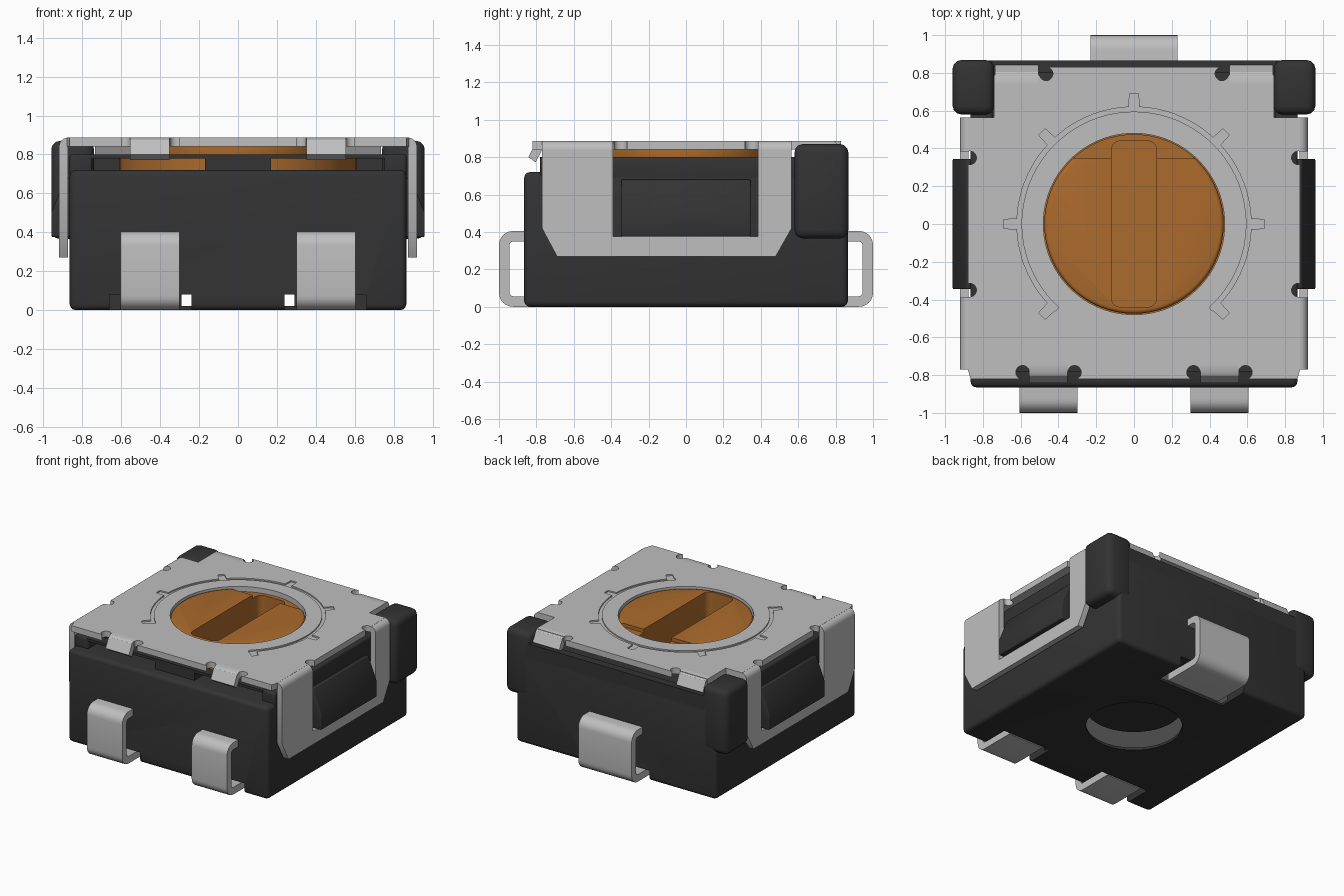
import bpy, bmesh, math
from mathutils import Vector

if "Cube" in bpy.data.objects:
    bpy.data.objects.remove(bpy.data.objects["Cube"], do_unlink=True)


def material(name, rgb, rough):
    m = bpy.data.materials.new(name)
    m.use_nodes = True
    m.diffuse_color = (*rgb, 1)
    bsdf = m.node_tree.nodes["Principled BSDF"]
    bsdf.inputs["Base Color"].default_value = (*rgb, 1)
    bsdf.inputs["Roughness"].default_value = rough
    return m


DARK = material("dark plastic", (0.033, 0.033, 0.033), 0.6)
METAL = material("grey metal", (0.52, 0.52, 0.52), 0.5)
BROWN = material("brown plastic", (0.41, 0.145, 0.025), 0.5)


def activate(ob):
    bpy.ops.object.select_all(action='DESELECT')
    ob.select_set(True)
    bpy.context.view_layer.objects.active = ob


def apply(ob, mod):
    activate(ob)
    bpy.ops.object.modifier_apply(modifier=mod.name)


def prism(name, pts, axis, a, b, mat=None, bevel=0):
    """Extrude a flat outline along an axis from a to b."""
    place = {'x': lambda u, v: (a, u, v), 'y': lambda u, v: (u, a, v),
             'z': lambda u, v: (u, v, a)}[axis]
    bm = bmesh.new()
    face = bm.faces.new([bm.verts.new(place(u, v)) for u, v in pts])
    out = bmesh.ops.extrude_face_region(bm, geom=[face])
    step = Vector([b - a if c == axis else 0 for c in 'xyz'])
    bmesh.ops.translate(bm, vec=step,
                        verts=[v for v in out['geom'] if isinstance(v, bmesh.types.BMVert)])
    bmesh.ops.recalc_face_normals(bm, faces=bm.faces)
    me = bpy.data.meshes.new(name)
    bm.to_mesh(me)
    bm.free()
    ob = bpy.data.objects.new(name, me)
    bpy.context.collection.objects.link(ob)
    if mat:
        me.materials.append(mat)
    if bevel:
        m = ob.modifiers.new("Bevel", 'BEVEL')
        m.width, m.segments, m.limit_method = bevel, 3, 'ANGLE'
        m.angle_limit = math.radians(40)
        apply(ob, m)
    return ob


def rect(x0, x1, y0, y1):
    return [(x0, y0), (x1, y0), (x1, y1), (x0, y1)]


def arc(cx, cy, r, a0, a1, n):
    angles = [math.radians(a0 + (a1 - a0) * i / n) for i in range(n + 1)]
    return [(cx + r * math.cos(t), cy + r * math.sin(t)) for t in angles]


def disc(r, n=64, x=0, y=0):
    return arc(x, y, r, 0, 360, n)[:-1]


def cut(ob, *cutters):
    for c in cutters:
        m = ob.modifiers.new("Cut", 'BOOLEAN')
        m.operation, m.solver, m.object = 'DIFFERENCE', 'EXACT', c
        apply(ob, m)
        bpy.data.objects.remove(c, do_unlink=True)


def flip(pts, s):
    return [(s * u, v) for u, v in pts]


# Base block: rotor well on top, shallow hollow, foot recesses and round hole below
base = prism("base_block", rect(-.865, .865, -.865, .865), 'z', 0, .72, DARK, .03)
cut(base, prism("rotor_well", disc(.615), 'z', .5, 1),
    prism("hollow", disc(.74), 'z', .02, .17),
    prism("bottom_hole", disc(.34), 'z', -.1, .1),
    prism("foot_recess", rect(-.29, .29, .62, 1), 'z', -.1, .08))
for s in (-1, 1):
    cut(base, prism("foot_recess", flip(rect(.24, .66, -1, -.64), s), 'z', -.1, .08))
prism("inner_metal_plate", disc(.735), 'z', .16, .172, METAL)
prism("inner_disc", disc(.34), 'z', .148, .165, DARK)

# Upper edges of the base
prism("back_rail", rect(-.80, .80, .80, .865), 'z', .68, .79, DARK)
prism("front_rail", rect(-.76, .76, -.78, -.70), 'z', .78, .80, DARK)
prism("front_stop", rect(-.17, .17, -.78, -.56), 'z', .71, .785, DARK)
wedge = [(.86, .375), (.96, .375), (.96, .50), (.888, .68), (.86, .68)]
for s, side in ((1, "left"), (-1, "right")):
    prism(side + "_rail", flip(rect(.75, .865, -.78, .865), s), 'z', .68, .80, DARK, .012)
    prism(side + "_back_post", flip(rect(.74, .96, .58, .868), s), 'z', .365, .87, DARK, .045)
    prism(side + "_snap_wedge", flip(wedge, s), 'y', -.345, .345, DARK, .008)

# Rotor: flange and slotted knob with a shallow flat at the back
flange = prism("rotor_flange", disc(.61), 'z', .505, .78, BROWN)
knob = prism("rotor_knob", disc(.475), 'z', .775, .878, BROWN, .02)
slot = (arc(.07, .39, .05, 0, 90, 5) + arc(-.07, .39, .05, 90, 180, 5)
        + arc(-.07, -.39, .05, 180, 270, 5) + arc(.07, -.39, .05, 270, 360, 5))
cut(knob, prism("slot", slot, 'z', .74, 1), prism("flat", rect(-.6, .6, .35, .6), 'z', .85, 1))
cut(flange, prism("slot", slot, 'z', .58, 1))

# Sheet metal cover plate
half = [(.46, .83), (.46, .79), (.74, .79), (.74, .565), (.88, .565), (.88, -.77),
        (.865, -.82), (.60, -.82), (.60, -.78), (.30, -.78), (.30, -.82)]
cover = prism("cover_plate", half + flip(half[::-1], -1), 'z', .84, .887, METAL)
cut(cover, prism("cover_hole", disc(.48, 96), 'z', .7, 1))
for s in (-1, 1):
    for x, y in ((.315, -.785), (.59, -.785), (.465, .795), (.87, .35), (.87, -.35)):
        cut(cover, prism("relief_notch", disc(.036, 20, s * x, y), 'z', .7, 1))

# Engraved scale: an arc with seven tick marks
outer = []
for i in range(7):
    t = -45 + 45 * i
    outer += arc(0, 0, .62, t - 20 if i else t - 3, t - 2.5, 5)
    outer += arc(0, 0, .69, t - 2, t + 2, 2)
    outer += arc(0, 0, .62, t + 2.5, t + 20 if i < 6 else t + 3, 5)
cut(cover, prism("scale", outer + arc(0, 0, .595, 228, -48, 60), 'z', .877, 1))

# Cover legs, their rounded bends, and the bent retaining tabs
leg = [(-.77, .84), (-.77, .42), (-.69, .27), (.48, .27), (.565, .42), (.565, .84),
       (.385, .84), (.385, .375), (-.39, .375), (-.39, .84)]
bend = [(.875, .84)] + arc(.873, .84, .047, 0, 90, 6)
tab = [(-.74, .887), (-.785, .887), (-.805, .875), (-.842, .80), (-.805, .772),
       (-.768, .84), (-.74, .84)]
for s, side in ((1, "left"), (-1, "right")):
    prism(side + "_cover_leg", leg, 'x', s * .875, s * .92, METAL)
    prism(side + "_front_bend", flip(bend, s), 'y', -.77, -.39, METAL)
    prism(side + "_back_bend", flip(bend, s), 'y', .385, .565, METAL)
    prism(side + "_front_tab", tab, 'x', s * .353, s * .555, METAL)
    prism(side + "_back_tab", flip(tab, -1), 'x', s * .505, s * .735, METAL)

# C-shaped solder leads: two in front, one behind
lead = ([(-.65, 0)] + arc(-.925, .075, .075, 270, 180, 6)
        + arc(-.925, .33, .075, 180, 90, 6) + [(-.80, .405), (-.80, .35)]
        + arc(-.92, .325, .025, 90, 180, 4) + arc(-.92, .08, .025, 180, 270, 4)
        + [(-.65, .055)])
prism("front_left_lead", lead, 'x', .30, .605, METAL)
prism("front_right_lead", lead, 'x', -.605, -.30, METAL)
prism("back_lead", flip(lead, -1), 'x', -.23, .23, METAL)

# Smooth shading with sharp edges kept
for ob in list(bpy.context.scene.objects):
    if ob.type == 'MESH':
        activate(ob)
        bpy.ops.object.shade_smooth_by_angle(angle=math.radians(32))
